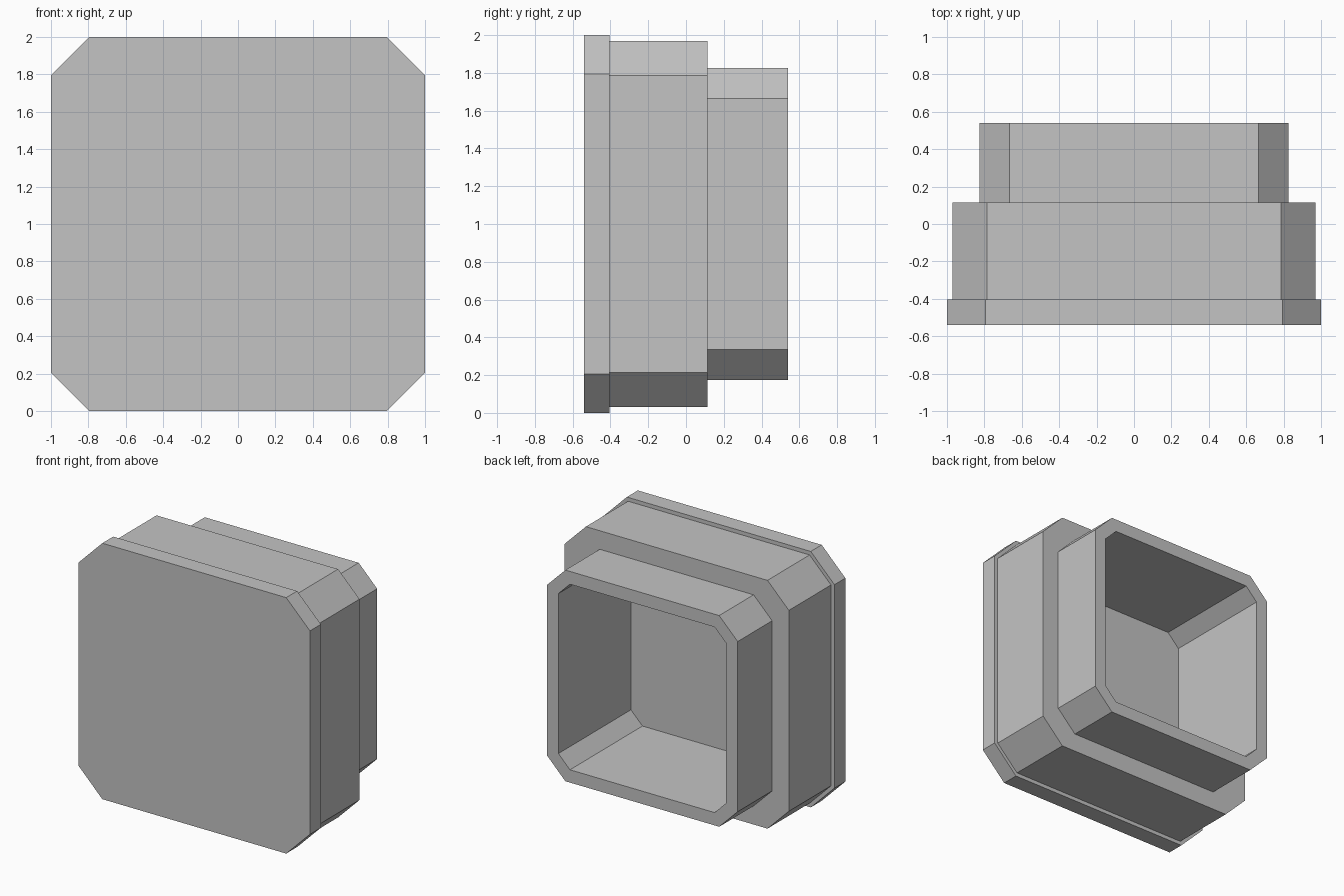
import bpy
import bmesh

cube = bpy.data.objects.get("Cube")
if cube:
    bpy.data.objects.remove(cube, do_unlink=True)

grey = bpy.data.materials.new("plain grey")
grey.use_nodes = True
colour = (0.55, 0.55, 0.55, 1)
grey.diffuse_color = colour
grey.node_tree.nodes["Principled BSDF"].inputs["Base Color"].default_value = colour

CENTRE_Z = 1.0


def octagon(bm, half, flat, y):
    """Ring of a square with cut corners, standing in the xz plane."""
    corners = [(flat, half), (half, flat), (half, -flat), (flat, -half),
               (-flat, -half), (-half, -flat), (-half, flat), (-flat, half)]
    return [bm.verts.new((x, y, CENTRE_Z + z)) for x, z in corners]


def stepped_body(name, sections):
    """Bridge successive rings and close both ends."""
    bm = bmesh.new()
    rings = [octagon(bm, *section) for section in sections]
    for a, b in zip(rings, rings[1:]):
        for i in range(len(a)):
            j = (i + 1) % len(a)
            bm.faces.new((a[i], a[j], b[j], b[i]))
    bm.faces.new(rings[0])
    bm.faces.new(rings[-1])
    bmesh.ops.recalc_face_normals(bm, faces=bm.faces)
    mesh = bpy.data.meshes.new(name)
    bm.to_mesh(mesh)
    bm.free()
    mesh.materials.append(grey)
    obj = bpy.data.objects.new(name, mesh)
    bpy.context.collection.objects.link(obj)
    return obj


# Half width, half length of the straight side, y position
FRONT, FLANGE_BACK, STEP, BACK, FLOOR = -0.54, -0.405, 0.115, 0.54, -0.355
stepped_body("stepped_socket", [
    # front flange
    (1.0, 0.795, FRONT), (1.0, 0.795, FLANGE_BACK),
    # main body
    (0.97, 0.785, FLANGE_BACK), (0.97, 0.785, STEP),
    # rear collar
    (0.825, 0.665, STEP), (0.825, 0.665, BACK),
    # hollow, open at the back
    (0.725, 0.625, BACK), (0.725, 0.625, FLOOR),
])
